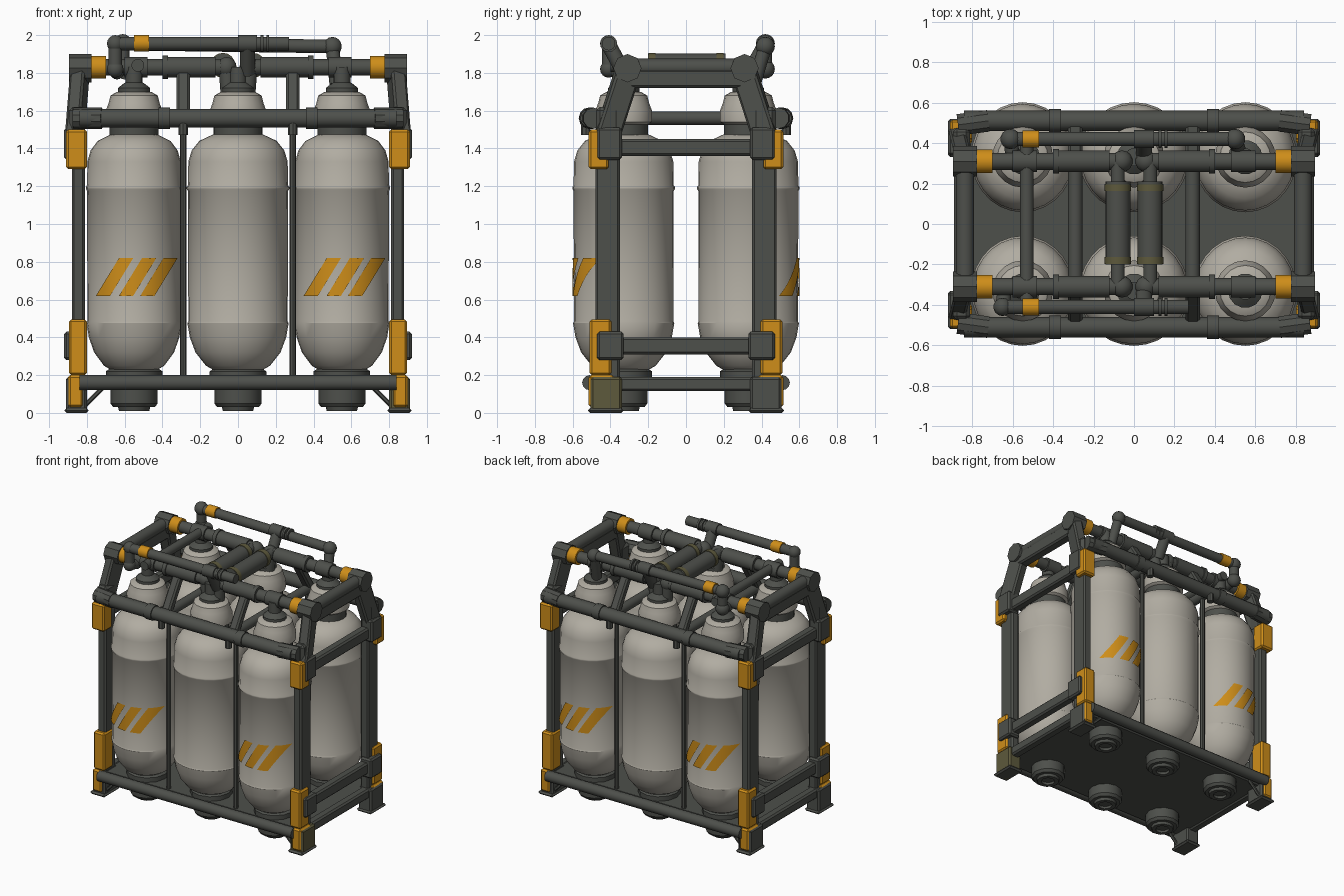
import bpy, bmesh, math
from mathutils import Vector, Matrix

old = bpy.data.objects.get("Cube")
if old:
    bpy.data.objects.remove(old, do_unlink=True)


def material(name, rgb):
    m = bpy.data.materials.new(name)
    m.use_nodes = True
    m.diffuse_color = (*rgb, 1)
    m.node_tree.nodes["Principled BSDF"].inputs["Base Color"].default_value = (*rgb, 1)
    return m


DARK = material("dark_grey_metal", (0.075, 0.079, 0.070))
LIGHT = material("pale_tank_paint", (0.44, 0.415, 0.36))
ORANGE = material("safety_orange", (0.62, 0.27, 0.01))
OLIVE = material("worn_olive", (0.11, 0.10, 0.045))
SIDES = (-1, 1)


def finish(name, bm, mat):
    bmesh.ops.recalc_face_normals(bm, faces=bm.faces)
    me = bpy.data.meshes.new(name)
    bm.to_mesh(me)
    bm.free()
    me.materials.append(mat)
    for p in me.polygons:
        p.use_smooth = True
    me.set_sharp_from_angle(angle=math.radians(35))
    ob = bpy.data.objects.new(name, me)
    bpy.context.collection.objects.link(ob)
    return ob


def aim(a, b):
    a, b = Vector(a), Vector(b)
    rot = (b - a).to_track_quat('Z', 'Y').to_matrix().to_4x4()
    return Matrix.Translation((a + b) / 2) @ rot, (b - a).length


def box(name, x, y, z, mat=DARK, bevel=0.012):
    """Bevelled block given by its low and high limit on each axis."""
    bm = bmesh.new()
    mid = Vector([(r[0] + r[1]) / 2 for r in (x, y, z)])
    size = [abs(r[1] - r[0]) for r in (x, y, z)]
    bmesh.ops.create_cube(bm, size=1, matrix=Matrix.Translation(mid) @ Matrix.Diagonal((*size, 1)))
    if bevel:
        bmesh.ops.bevel(bm, geom=bm.edges[:], offset=bevel, segments=1, affect='EDGES')
    return finish(name, bm, mat)


def beam(name, a, b, w, h, mat=DARK):
    """Rectangular bar between two points."""
    mat4, length = aim(a, b)
    bm = bmesh.new()
    bmesh.ops.create_cube(bm, size=1, matrix=mat4 @ Matrix.Diagonal((w, h, length, 1)))
    bmesh.ops.bevel(bm, geom=bm.edges[:], offset=0.012, segments=1, affect='EDGES')
    return finish(name, bm, mat)


def pipe(name, points, r, mat=DARK, sides=14, elbow=1.25):
    """Straight tubes through the points, with ball elbows at the turns."""
    bm = bmesh.new()
    for a, b in zip(points, points[1:]):
        mat4, length = aim(a, b)
        bmesh.ops.create_cone(bm, cap_ends=True, segments=sides, radius1=r, radius2=r,
                              depth=length, matrix=mat4)
    for p in points[1:-1]:
        bmesh.ops.create_uvsphere(bm, u_segments=14, v_segments=8, radius=r * elbow,
                                  matrix=Matrix.Translation(p))
    return finish(name, bm, mat)


def lathe(name, profile, centre, mat, sides=28, sx=1):
    """Turned body from (radius, height) pairs."""
    bm = bmesh.new()
    rings = []
    for r, z in profile:
        rings.append([bm.verts.new((centre[0] + sx * r * math.cos(math.tau * i / sides),
                                    centre[1] + r * math.sin(math.tau * i / sides), z))
                      for i in range(sides)])
    for lo, hi in zip(rings, rings[1:]):
        for i in range(sides):
            j = (i + 1) % sides
            bm.faces.new((lo[i], lo[j], hi[j], hi[i]))
    bm.faces.new(rings[0])
    bm.faces.new(rings[-1])
    return finish(name, bm, mat)


def stripe(cx, cy, side, start, sx):
    """Slanted painted band wrapped on the tank wall."""
    n, r, slant, wide = 6, 0.27, 0.13, 0.08
    bm = bmesh.new()
    grid = []
    for i in range(n + 1):
        row = []
        for j in range(n + 1):
            u = start + slant * i / n + wide * j / n
            depth = math.sqrt(r * r - u * u)
            row.append(bm.verts.new((cx - side * u * sx, cy + side * depth, 0.62 + 0.2 * i / n)))
        grid.append(row)
    for i in range(n):
        for j in range(n):
            bm.faces.new((grid[i][j], grid[i][j + 1], grid[i + 1][j + 1], grid[i + 1][j]))
    return finish("hazard_stripe", bm, ORANGE)


# Tanks with collars, caps, valves, bottom fittings and stripes
TANK = [(0.10, 0.21), (0.17, 0.25), (0.225, 0.32), (0.255, 0.40), (0.268, 0.475), (0.263, 0.485),
        (0.265, 1.175), (0.272, 1.185), (0.272, 1.195), (0.265, 1.205), (0.263, 1.33),
        (0.245, 1.39), (0.205, 1.44), (0.13, 1.475)]
CAP = [(0.12, 1.52), (0.15, 1.54), (0.15, 1.60), (0.135, 1.64), (0.125, 1.68), (0.09, 1.70)]
FITTING = [(0.03, 0.03), (0.05, 0.03), (0.05, 0.01), (0.08, 0.01), (0.085, 0.03),
           (0.11, 0.03), (0.125, 0.05), (0.125, 0.14)]
for sy in SIDES:
    for tx in (-0.55, 0, 0.55):
        c = (tx, sy * 0.33)
        sx = 0.94 if tx else 1
        lathe("tank", TANK, c, LIGHT, sx=sx)
        lathe("tank_collar", [(0.13, 1.45), (0.13, 1.54)], c, DARK, 20)
        lathe("tank_cap", CAP, c, LIGHT, 20)
        lathe("tank_valve", [(0.085, 1.68), (0.085, 1.72), (0.06, 1.74), (0.045, 1.75), (0.045, 1.83)], c, DARK, 14)
        lathe("tank_seat", [(0.15, 0.18), (0.15, 0.22), (0.12, 0.24)], c, DARK, 12)
        lathe("bottom_fitting", FITTING, c, DARK, 12)
        if tx:
            for k in range(3):
                stripe(*c, sy, -0.215 + 0.13 * k, sx) if k < 2 else stripe(*c, sy, 0.035, sx)

# Base plate
box("base_plate", (-0.84, 0.84), (-0.48, 0.48), (0.125, 0.185))

# Corner posts, feet, joints and orange guards
for sx in SIDES:
    for sy in SIDES:
        def corner(name, x, y, z, mat=DARK, bevel=0.012):
            return box(name, (sx * x[0], sx * x[1]), (sy * y[0], sy * y[1]), z, mat, bevel)
        corner("corner_post", (0.81, 0.88), (0.35, 0.48), (0.0, 1.5))
        corner("foot", (0.80, 0.91), (0.34, 0.505), (0.0, 0.19), OLIVE if sx > 0 > sy else DARK)
        corner("foot_pad", (0.79, 0.92), (0.33, 0.52), (0.0, 0.025))
        corner("foot_guard", (0.82, 0.90), (0.38, 0.515), (0.03, 0.20), ORANGE)
        corner("lower_joint", (0.82, 0.92), (0.33, 0.47), (0.28, 0.43))
        corner("lower_guard", (0.80, 0.895), (0.395, 0.51), (0.20, 0.495), ORANGE)
        corner("upper_joint", (0.82, 0.92), (0.34, 0.47), (1.34, 1.51))
        corner("upper_guard", (0.80, 0.91), (0.41, 0.515), (1.29, 1.50), ORANGE)
        beam("roof_strut", (sx * 0.865, sy * 0.42, 1.46), (sx * 0.835, sy * 0.30, 1.83), 0.08, 0.13)
        corner("strut_shoulder", (0.81, 0.895), (0.35, 0.475), (1.47, 1.62), DARK, 0.02)
        pipe("roof_corner", [(sx * 0.775, sy * 0.31, 1.825), (sx * 0.895, sy * 0.31, 1.825)], 0.075, sides=8)
        pipe("rail_band", [(sx * 0.70, sy * 0.31, 1.83), (sx * 0.775, sy * 0.31, 1.83)], 0.06, ORANGE)
        pipe("foot_brace", [(sx * 0.82, sy * 0.47, 0.03), (sx * 0.71, sy * 0.47, 0.14)], 0.012, sides=6)

    # End beams
    def end_beam(name, y, z, x=(0.82, 0.89)):
        return box(name, (sx * x[0], sx * x[1]), (-y, y), z)
    end_beam("end_sill", 0.40, (0.115, 0.19))
    end_beam("end_lower_beam", 0.38, (0.31, 0.40))
    end_beam("end_upper_beam", 0.38, (1.36, 1.45))
    end_beam("end_roof_beam", 0.30, (1.72, 1.82), (0.795, 0.875))
    pipe("end_roof_pipe", [(sx * 0.835, -0.3, 1.83), (sx * 0.835, 0.3, 1.83)], 0.045)

    # Intermediate ribs between the tanks
    pipe("rib_cross_bar", [(sx * 0.29, -0.5, 1.56), (sx * 0.29, 0.5, 1.56)], 0.036)
    for sy in SIDES:
        pipe("rib_rod", [(sx * 0.29, sy * 0.44, 0.16), (sx * 0.29, sy * 0.44, 1.55)], 0.017, sides=8)
        beam("rib_strut", (sx * 0.29, sy * 0.47, 1.56), (sx * 0.29, sy * 0.30, 1.83), 0.07, 0.06)
        pipe("rib_clamp", [(sx * 0.29, sy * 0.53, 1.47), (sx * 0.29, sy * 0.53, 1.56)], 0.025, sides=8)

# Long rails along both faces
for sy in SIDES:
    y = sy * 0.51
    pipe("upper_long_rail", [(-0.84, y, 1.56), (0.84, y, 1.56)], 0.05, sides=12)
    pipe("lower_long_rail", [(-0.84, y, 0.16), (0.84, y, 0.16)], 0.04, sides=12)
    for sx in SIDES:
        pipe("rail_socket", [(sx * 0.72, y, 1.56), (sx * 0.87, sy * 0.49, 1.56)], 0.056, sides=10)
        pipe("rail_sleeve", [(sx * 0.36, y, 1.56), (sx * 0.42, y, 1.56)], 0.058, sides=12)

        # Roof rails with couplings and a drop into the middle valve
        ry = sy * 0.31
        pipe("roof_rail", [(sx * 0.8, ry, 1.83), (sx * 0.06, ry, 1.83), (sx * 0.05, ry, 1.70)], 0.043)
        pipe("roof_rail_sleeve", [(sx * 0.12, ry, 1.83), (sx * 0.37, ry, 1.83)], 0.055)
        pipe("roof_rail_collar", [(sx * 0.37, ry, 1.83), (sx * 0.40, ry, 1.83)], 0.062)
        pipe("valve_tee", [(sx * 0.48, ry, 1.83), (sx * 0.60, ry, 1.83)], 0.055)

# Raised manifold pipes
pipe("front_manifold", [(-0.64, -0.33, 1.80), (-0.65, -0.41, 1.82), (-0.65, -0.41, 1.955),
                        (0.27, -0.41, 1.955)], 0.036)
pipe("back_manifold", [(-0.60, 0.33, 1.80), (-0.61, 0.42, 1.82), (-0.61, 0.42, 1.955),
                       (0.50, 0.42, 1.94), (0.52, 0.36, 1.74)], 0.036, elbow=1.4)
for y in (-0.41, 0.42):
    pipe("manifold_band", [(-0.55, y, 1.957), (-0.47, y, 1.957)], 0.043, ORANGE)
    pipe("manifold_drop", [(0.05, y, 1.95), (0.05, y * 0.8, 1.80)], 0.04)
    pipe("manifold_tee", [(0.0, y, 1.955), (0.10, y, 1.955)], 0.045)
    for x in (0.12, 0.15):
        pipe("manifold_ring", [(x, y, 1.955), (x + 0.015, y, 1.955)], 0.045)

# Cross pipe and the pair of roof canisters
pipe("cross_pipe", [(-0.53, -0.4, 1.84), (-0.53, 0.4, 1.84)], 0.034)
for sx in SIDES:
    x = sx * 0.08
    pipe("canister_pipe", [(x, -0.31, 1.84), (x, 0.31, 1.84)], 0.035)
    pipe("roof_canister", [(x, -0.2, 1.84), (x, 0.21, 1.84)], 0.062, sides=16)
    for y in (-0.18, 0.18):
        pipe("canister_band", [(x, y - 0.018, 1.84), (x, y + 0.018, 1.84)], 0.066, OLIVE, sides=16)
